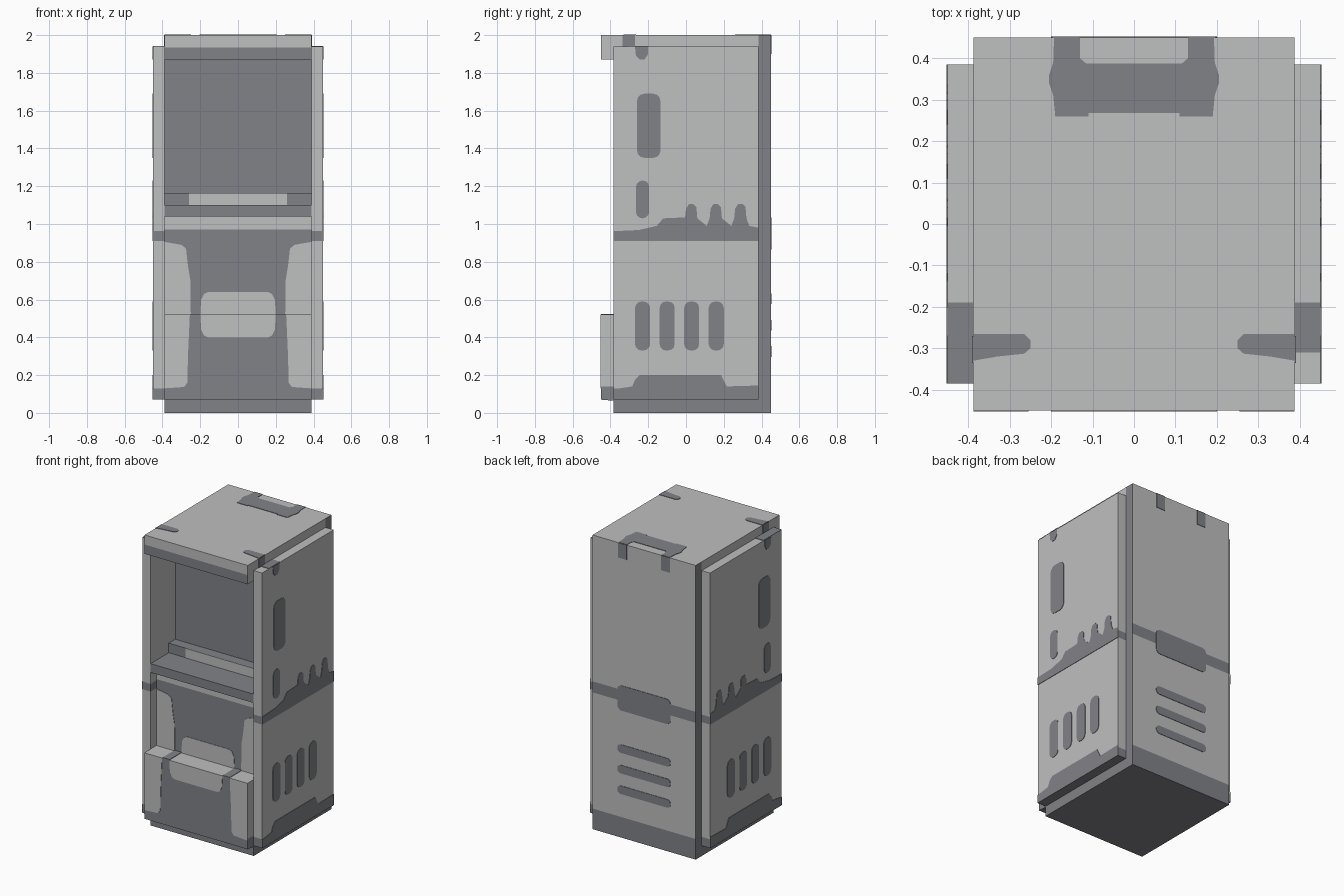
import bpy, bmesh, math
from mathutils import Vector

if "Cube" in bpy.data.objects:
    bpy.data.objects.remove(bpy.data.objects["Cube"])

T = 0.003  # thickness of painted plates


def material(name, col):
    m = bpy.data.materials.new(name)
    m.diffuse_color = (*col, 1)
    m.use_nodes = True
    m.node_tree.nodes["Principled BSDF"].inputs["Base Color"].default_value = m.diffuse_color
    return m


LIGHT = material("light grey", (0.52, 0.523, 0.53))
DARK = material("dark grey", (0.222, 0.226, 0.243))


def finish(name, bm, mats):
    bmesh.ops.recalc_face_normals(bm, faces=bm.faces[:])
    me = bpy.data.meshes.new(name)
    bm.to_mesh(me)
    bm.free()
    for m in mats:
        me.materials.append(m)
    ob = bpy.data.objects.new(name, me)
    bpy.context.collection.objects.link(ob)
    return ob


def prism(pts, place, depth):
    """Extrude the 2D outline, placed in space by place(u, v), along depth."""
    bm = bmesh.new()
    f = bm.faces.new([bm.verts.new(place(u, v)) for u, v in pts])
    new = bmesh.ops.extrude_face_region(bm, geom=[f], use_keep_orig=True)["geom"]
    bmesh.ops.translate(bm, vec=Vector(depth),
                        verts=[g for g in new if isinstance(g, bmesh.types.BMVert)])
    bmesh.ops.recalc_face_normals(bm, faces=bm.faces[:])
    return bm


def cut(bm, axis, values):
    for v in values:
        co, no = Vector(), Vector()
        co[axis], no[axis] = v, 1
        bmesh.ops.bisect_plane(bm, geom=bm.verts[:] + bm.edges[:] + bm.faces[:],
                               plane_co=co, plane_no=no)


def paint(bm, is_dark):
    bm.normal_update()
    for f in bm.faces:
        f.material_index = int(is_dark(f.calc_center_median(), f.normal))


def plate(name, pts, place, normal, mat=DARK):
    finish(name, prism(pts, place, Vector(normal) * T), [mat])


def rect(u0, u1, v0, v1, r=0.0):
    if r == 0:
        return [(u0, v0), (u1, v0), (u1, v1), (u0, v1)]
    pts = []
    for cu, cv, a in ((u1 - r, v0 + r, -90), (u1 - r, v1 - r, 0),
                      (u0 + r, v1 - r, 90), (u0 + r, v0 + r, 180)):
        for k in range(4):
            t = math.radians(a + 30 * k)
            pts.append((cu + r * math.cos(t), cv + r * math.sin(t)))
    return pts


# Cabinet body: side profile with screen recess, ledge, lower recess and door
profile = [(-.385, 0), (.45, 0), (.45, 2), (-.45, 2), (-.45, 1.872), (-.12, 1.872),
           (-.12, 1.165), (-.19, 1.165), (-.19, 1.10), (-.385, 1.10), (-.385, 1.04),
           (-.32, 1.04), (-.32, .52), (-.45, .52), (-.45, .07), (-.385, .07)]
bm = prism(profile, lambda y, z: (-.388, y, z), (.776, 0, 0))
cut(bm, 1, [.385])
cut(bm, 2, [.07, .14, .93, .97, 1.005, 1.935])


def body_dark(c, n):
    if n.z < -.5:
        return True
    if n.z > .5:                       # roof and door top light, ledges dark
        return .6 < c.z < 1.5
    if abs(n.x) > .5:                  # back edges and plinth dark
        return c.y > .385 or c.z < .14 or (c.z < 1.935 and c.z > 1.8)
    if n.y > .5:                       # rear bands
        return c.z < .14 or .93 < c.z < 1.005
    return not (c.z > 1.935 or .97 < c.z < 1.04)


paint(bm, body_dark)
finish("cabinet_body", bm, [LIGHT, DARK])

# Outline of the stepped band around the middle of each side
band = [(-.385, .91), (.385, .91), (.385, .98), (.335, .99)]
for c in (.29, .16, .03):
    band += [(c + .03, 1.03), (c + .025, 1.09), (c + .01, 1.105),
             (c - .015, 1.105), (c - .03, 1.08)]
    band += [(c - .035, 1.03), (c - .05, .99)] if c > .1 else []
band += [(-.005, 1.035), (-.12, 1.03), (-.155, .99), (-.25, .968), (-.385, .962)]
skirt = [(-.385, .07), (.385, .07), (.385, .145), (.215, .14), (.2, .17), (.185, .2),
         (-.245, .2), (-.27, .175), (-.285, .14), (-.385, .125)]

for s, side in ((1, "right"), (-1, "left")):
    # Side panel
    bm = prism(rect(-.385, .385, .07, 1.94), lambda y, z: (s * .388, y, z), (s * .062, 0, 0))
    cut(bm, 2, [.13, .91, .962])
    paint(bm, lambda c, n: n.z < .5 and (c.z < .13 or .91 < c.z < .962))
    finish(side + "_side_panel", bm, [LIGHT, DARK])

    # Painted marks on the side panel
    def on_side(y, z):
        return (s * .45, y, z)
    out = (s, 0, 0)
    plate(side + "_middle_band", band, on_side, out)
    plate(side + "_skirt", skirt, on_side, out)
    for i, y in enumerate((-.23, -.1, .03, .16)):
        plate(f"{side}_vent_{i + 1}", rect(y - .04, y + .04, .33, .59, .035), on_side, out)
    plate(side + "_tall_slot", rect(-.26, -.135, 1.35, 1.69, .04), on_side, out)
    plate(side + "_short_slot", rect(-.265, -.195, 1.03, 1.23, .034), on_side, out)
    plate(side + "_upper_notch", [(-.27, 1.94), (-.265, 1.89), (-.245, 1.87), (-.22, 1.87),
                                  (-.2, 1.9), (-.2, 1.94)], on_side, out)
    plate(side + "_panel_top_mark", rect(.389, .45, -.31 if s > 0 else -.385, -.19),
          lambda x, y: (s * x, y, 1.94), (0, 0, 1))

    # Roof corner marks
    plate(side + "_roof_edge_mark", rect(-.335, -.27, 1.94, 2),
          lambda y, z: (s * .388, y, z), out)
    plate(side + "_roof_mark", [(.388, -.33), (.388, -.265), (.265, -.265), (.25, -.28),
                                (.25, -.3), (.265, -.313), (.33, -.32)],
          lambda x, y: (s * x, y, 2), (0, 0, 1))
    plate(side + "_rear_tab", rect(.13, .195, 1.9, 2),
          lambda x, z: (s * x, .45, z), (0, 1, 0))

    # Light frames either side of the door and the lower recess
    plate(side + "_door_frame", [(.388, .13), (.388, .52), (.255, .52), (.265, .3),
                                 (.268, .16), (.285, .137)],
          lambda x, z: (s * x, -.45, z), (0, -1, 0), LIGHT)
    plate(side + "_recess_frame", [(.388, .52), (.388, .905), (.3, .89), (.275, .87),
                                   (.265, .78), (.252, .7), (.25, .52)],
          lambda x, z: (s * x, -.32, z), (0, -1, 0), LIGHT)
    plate(side + "_door_top_stripe", rect(.2, .253, -.45, -.32),
          lambda x, y: (s * x, y, .52), (0, 0, 1))

# Handle mark on the roof
half = [(.11, .268), (.11, .26), (.19, .26), (.195, .31), (.205, .34), (.205, .36),
        (.195, .39), (.193, .45), (.13, .45), (.13, .4), (.115, .387)]
plate("roof_handle_mark", half + [(-x, y) for x, y in reversed(half)],
      lambda x, y: (x, y, 2), (0, 0, 1))

# Rear centre block and vents
plate("rear_centre_block", rect(-.2, .2, .865, 1.035, .03),
      lambda x, z: (x, .45, z), (0, 1, 0))
for i, z in enumerate((.605, .465, .325)):
    plate(f"rear_vent_{i + 1}", rect(-.2, .2, z - .028, z + .028, .025),
          lambda x, w: (x, .45, w), (0, 1, 0))

# Light strip on the control step
plate("control_strip", rect(-.26, .26, 1.10, 1.165),
      lambda x, z: (x, -.19, z), (0, -1, 0), LIGHT)

# Light centre patch split across the door and the recess
lower = [(-.2, .52), (-.195, .44), (-.18, .41), (-.16, .4),
         (.16, .4), (.18, .41), (.195, .44), (.2, .52)]
plate("door_patch", lower, lambda x, z: (x, -.45, z), (0, -1, 0), LIGHT)
plate("recess_patch", [(x, 1.04 - z) for x, z in lower],
      lambda x, z: (x, -.32, z), (0, -1, 0), LIGHT)
